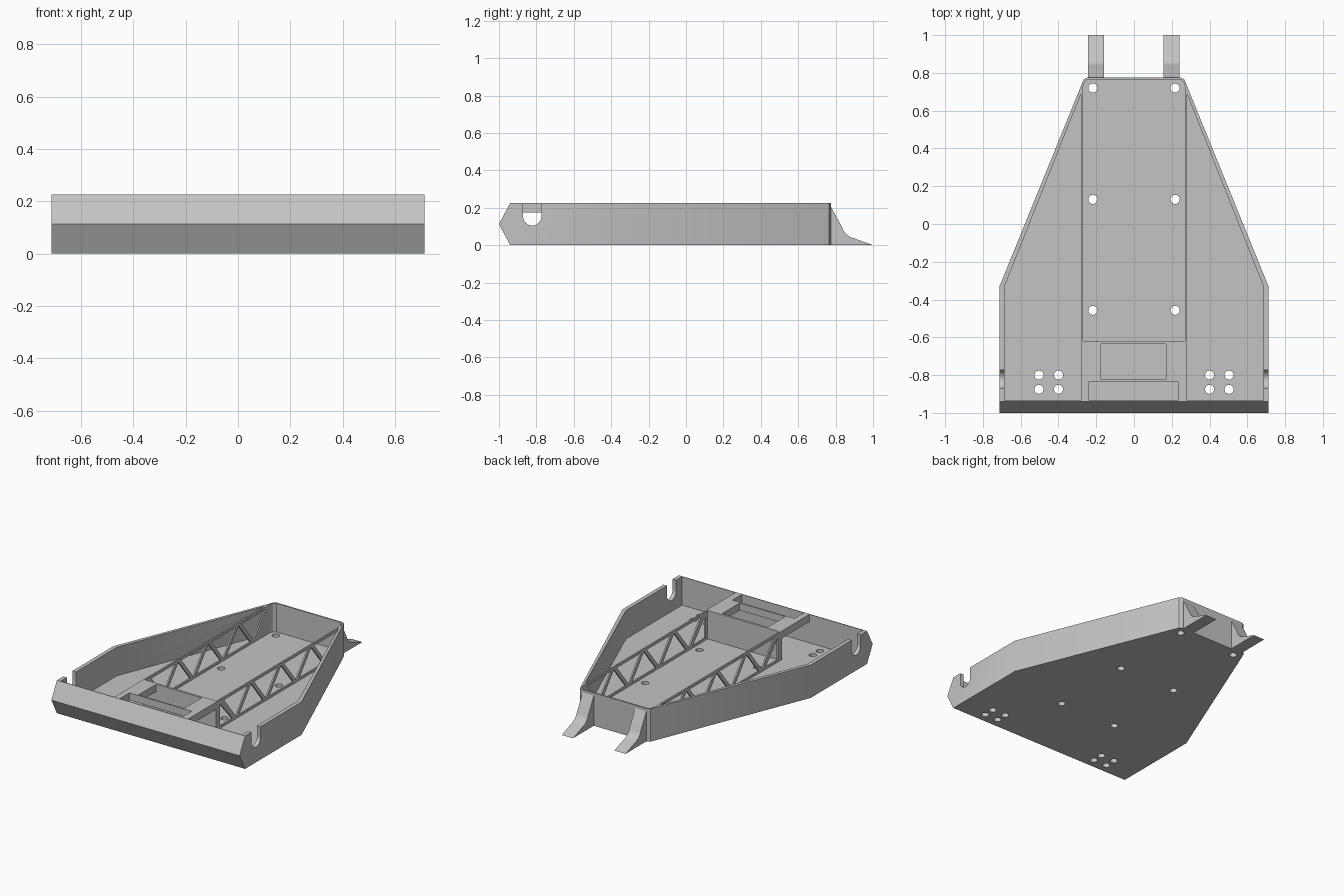
import bpy, bmesh, math
from mathutils import Vector

if "Cube" in bpy.data.objects:
    bpy.data.objects.remove(bpy.data.objects["Cube"])

H = 0.225        # overall height
FLOOR = 0.03     # floor thickness
TOP = H + 0.05   # cutters reach above the rim
BACK = -0.935    # inner face of the front wall

grey = bpy.data.materials.new("plain grey")
grey.use_nodes = True
grey.diffuse_color = (0.55, 0.55, 0.55, 1)
grey.node_tree.nodes["Principled BSDF"].inputs["Base Color"].default_value = grey.diffuse_color


def prism(bm, points, lo, hi, axis="z"):
    """Extrude an outline: (x, y) along z, or (y, z) along x."""
    def place(p, t):
        return (p[0], p[1], t) if axis == "z" else (t, p[0], p[1])
    a = [bm.verts.new(place(p, lo)) for p in points]
    b = [bm.verts.new(place(p, hi)) for p in points]
    bm.faces.new(a)
    bm.faces.new(b)
    for i in range(len(a)):
        j = (i + 1) % len(a)
        bm.faces.new((a[i], a[j], b[j], b[i]))


def rect(x0, x1, y0, y1):
    return [(x0, y0), (x1, y0), (x1, y1), (x0, y1)]


def circle(x, y, r, n=24):
    return [(x + r * math.cos(2 * math.pi * i / n), y + r * math.sin(2 * math.pi * i / n)) for i in range(n)]


def flip(points):
    return [(-x, y) for x, y in points]


def make(name, solids):
    """Build one object from (points, lo, hi, axis) solids."""
    bm = bmesh.new()
    for s in solids:
        prism(bm, *s)
    bmesh.ops.recalc_face_normals(bm, faces=bm.faces)
    mesh = bpy.data.meshes.new(name)
    bm.to_mesh(mesh)
    bm.free()
    mesh.materials.append(grey)
    ob = bpy.data.objects.new(name, mesh)
    bpy.context.collection.objects.link(ob)
    return ob


def activate(ob):
    bpy.ops.object.select_all(action="DESELECT")
    ob.select_set(True)
    bpy.context.view_layer.objects.active = ob


def cut(target, solids):
    cutter = make("cutter", solids)
    cutter.hide_render = True
    mod = target.modifiers.new("cut", "BOOLEAN")
    mod.operation = "DIFFERENCE"
    mod.solver = "EXACT"
    mod.object = cutter
    activate(target)
    bpy.ops.object.modifier_apply(modifier=mod.name)
    bpy.data.objects.remove(cutter)


# Tapered tray body
side = [(0.712, -0.94), (0.712, -0.33), (0.275, 0.745), (0.266, 0.765), (0.248, 0.775)]
tray = make("tray", [(side + flip(side)[::-1], 0, H, "z")])

# Side bays, leaving a thin wall beside the middle channel
bay = [(0.28, BACK), (0.685, BACK), (0.685, -0.33), (0.28, 0.69)]
cut(tray, [(bay, FLOOR, TOP, "z"), (flip(bay), FLOOR, TOP, "z")])

# Middle channel with rounded rear corners
channel = [(0.27, -0.62), (0.27, 0.73), (0.262, 0.752), (0.245, 0.765)]
cut(tray, [(channel + flip(channel)[::-1], FLOOR, TOP, "z")])

# Front bridge: open underneath, with a pocket and a notch through it
cut(tray, [(rect(-0.29, 0.29, BACK, -0.635), FLOOR, 0.175, "z")])
cut(tray, [(rect(-0.175, 0.17, -0.823, -0.635), 0.1, TOP, "z"),
           (rect(-0.238, 0.232, BACK, -0.833), 0.1, TOP, "z")])

# Triangular openings that turn the channel walls into trusses
low, high, pitch, half = FLOOR + 0.015, H - 0.018, 0.325, 0.13
triangles = [[(-0.595, low), (-0.46, low), (-0.585, high - 0.02), (-0.595, high - 0.02)]]
for k in range(4):
    c = -0.42 + pitch * k
    triangles.append([(c - half, high), (c + half, high), (c, low)])
    if k < 3:
        m = c + pitch / 2
        triangles.append([(m - half, low), (m + half, low), (m, high)])
cut(tray, [(t, a, b, "x") for t in triangles for a, b in ((0.26, 0.283), (-0.283, -0.26))])

# U-shaped slots in the outer side walls
arc = [(-0.822 + 0.049 * math.cos(math.pi + math.pi * i / 16),
        0.154 + 0.049 * math.sin(math.pi + math.pi * i / 16)) for i in range(17)]
slot = arc + [(arc[-1][0], TOP), (arc[0][0], TOP)]
cut(tray, [(slot, 0.66, 0.74, "x"), (slot, -0.74, -0.66, "x")])

# Screw holes through the floor
spots = [(0.218, y) for y in (0.72, 0.13, -0.457)]
spots += [(x, y) for x in (0.4, 0.503) for y in (-0.8, -0.875)]
cut(tray, [(circle(s * x, y, 0.024), -0.05, FLOOR + 0.03, "z") for x, y in spots for s in (1, -1)])

# Pointed front bumper
bumper = make("front_bumper", [([(-0.94, 0), (-1, H / 2), (-0.94, H)], -0.712, 0.712, "x")])

# Curved rear feet
start, bend, end = Vector((0.835, 0.095)), Vector((0.85, 0.05)), Vector((0.9, 0.036))
curve = [(1 - t) ** 2 * start + 2 * t * (1 - t) * bend + t * t * end for t in [i / 10 for i in range(11)]]
foot = [(0.77, 0), (0.77, 0.215)] + [tuple(p) for p in curve] + [(1, 0)]
feet = [make("rear_foot_" + n, [(foot, a, b, "x")])
        for n, a, b in (("left", 0.155, 0.24), ("right", -0.243, -0.158))]

for ob in [tray, bumper] + feet:
    activate(ob)
    bpy.ops.object.shade_smooth_by_angle(angle=math.radians(25))
